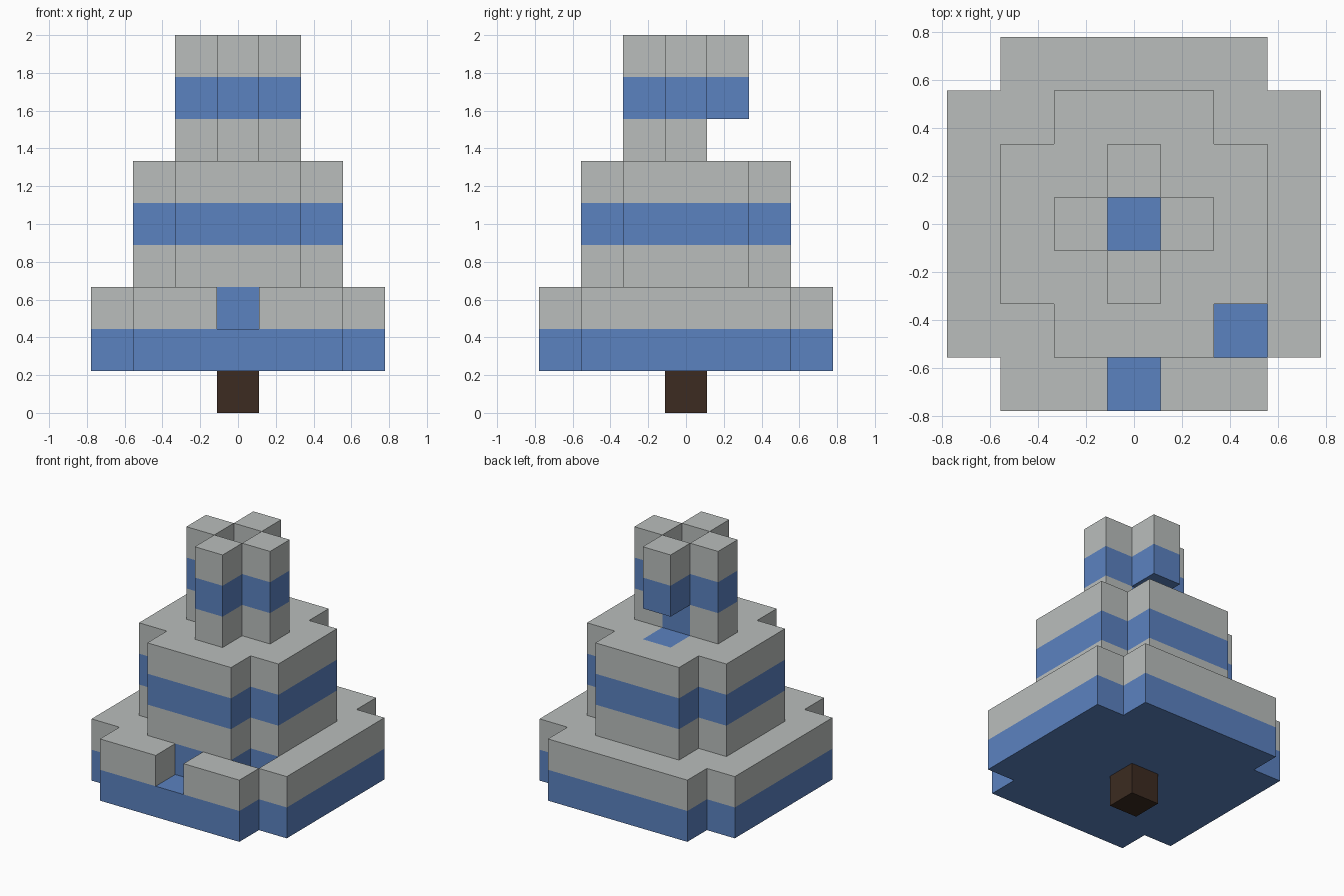
import bpy
import bmesh
from mathutils import Vector

cube = bpy.data.objects.get("Cube")
if cube:
    bpy.data.objects.remove(cube, do_unlink=True)

UNIT = 2 / 9  # edge of one block


def make_material(name, rgb):
    mat = bpy.data.materials.new(name)
    mat.use_nodes = True
    color = (*rgb, 1)
    mat.diffuse_color = color
    mat.node_tree.nodes["Principled BSDF"].inputs["Base Color"].default_value = color
    return mat


MATERIALS = [
    make_material("pale_grey_snow", (0.49, 0.515, 0.505)),
    make_material("blue_foliage", (0.105, 0.223, 0.527)),
    make_material("dark_brown_bark", (0.045, 0.024, 0.015)),
]
SNOW, FOLIAGE, BARK = range(3)


def footprint(r):
    """Square of blocks with its four corners cut off."""
    span = range(-r, r + 1)
    return {(x, y) for x in span for y in span if r == 0 or abs(x) + abs(y) < 2 * r}


def tier(radius, layers, leafy_layer):
    """Snow shell around a blue core, with one fully blue layer."""
    core = footprint(radius - 1)
    return {
        (x, y, z): FOLIAGE if z == leafy_layer or (x, y) in core else SNOW
        for z in layers for x, y in footprint(radius)
    }


parts = {
    "trunk": {(0, 0, 0): BARK},
    "lower_tier": tier(3, (1, 2), 1),
    "middle_tier": tier(2, (3, 4, 5), 4),
    "top_tier": tier(1, (6, 7, 8), 7),
}

# Missing blocks: front gap, corner pit, back hollow and top pit
for name, cell in (
    ("lower_tier", (0, -3, 2)),
    ("lower_tier", (2, -2, 2)),
    ("top_tier", (0, 1, 6)),
    ("top_tier", (0, 0, 8)),
):
    del parts[name][cell]

occupied = set().union(*parts.values())


def build_part(name, cells):
    """Mesh the visible block faces of one part."""
    bm = bmesh.new()
    for cell, mat_index in cells.items():
        center = Vector(cell) + Vector((0, 0, 0.5))
        for axis in range(3):
            for sign in (-1, 1):
                n = Vector((0, 0, 0))
                n[axis] = sign
                if tuple(int(c + d) for c, d in zip(cell, n)) in occupied:
                    continue
                u = Vector((0, 0, 0))
                u[(axis + 1) % 3] = 1
                v = n.cross(u)
                corners = (-u - v, u - v, u + v, v - u)
                face = bm.faces.new(
                    [bm.verts.new((center + (n + c) / 2) * UNIT) for c in corners])
                face.material_index = mat_index
    bmesh.ops.remove_doubles(bm, verts=bm.verts, dist=0.001)
    mesh = bpy.data.meshes.new(name)
    for mat in MATERIALS:
        mesh.materials.append(mat)
    bm.to_mesh(mesh)
    bm.free()
    bpy.context.collection.objects.link(bpy.data.objects.new(name, mesh))


for part_name, part_cells in parts.items():
    build_part(part_name, part_cells)
